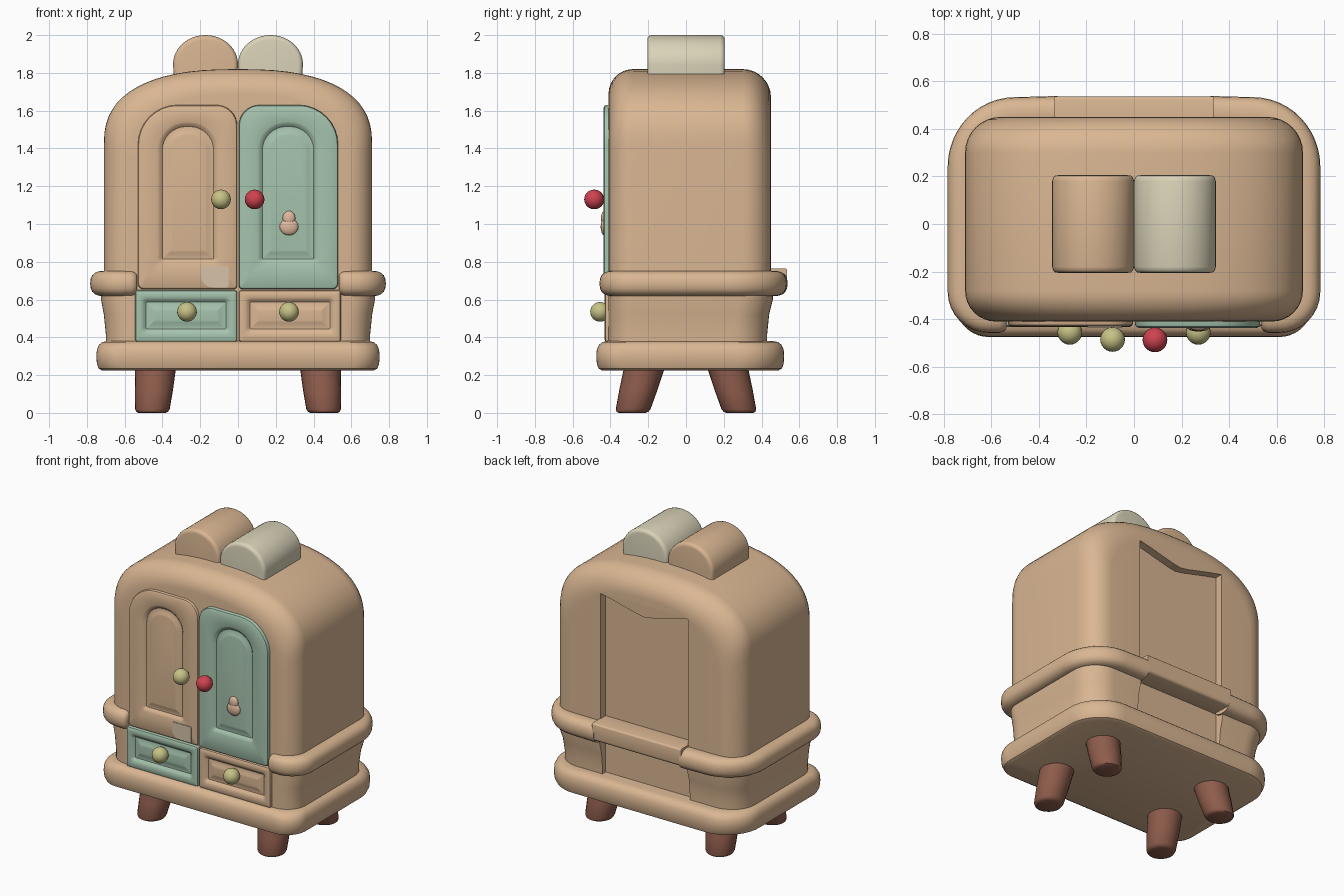
import bpy, bmesh, math

if "Cube" in bpy.data.objects:
    bpy.data.objects.remove(bpy.data.objects["Cube"])


def mat(name, r, g, b):
    m = bpy.data.materials.new(name)
    m.diffuse_color = (r, g, b, 1)
    m.use_nodes = True
    m.node_tree.nodes["Principled BSDF"].inputs["Base Color"].default_value = m.diffuse_color
    return m


TAN = mat("tan wood", 0.70, 0.47, 0.29)
GREEN = mat("sage green", 0.38, 0.55, 0.42)
CREAM = mat("cream", 0.70, 0.65, 0.48)
YELLOW = mat("pale yellow", 0.57, 0.54, 0.24)
RED = mat("red", 0.62, 0.055, 0.08)
BROWN = mat("brown", 0.27, 0.108, 0.072)
PEACH = mat("peach", 0.74, 0.48, 0.34)
PALE = mat("pale tan", 0.68, 0.55, 0.40)


def make(name, bm, m):
    bmesh.ops.recalc_face_normals(bm, faces=bm.faces)
    me = bpy.data.meshes.new(name)
    bm.to_mesh(me)
    bm.free()
    me.materials.append(m)
    ob = bpy.data.objects.new(name, me)
    bpy.context.collection.objects.link(ob)
    return ob


def skin(name, rings, m):
    """Loft through closed rings of equal length and cap both ends."""
    bm = bmesh.new()
    vs = [[bm.verts.new(p) for p in ring] for ring in rings]
    n = len(rings[0])
    for a, b in zip(vs, vs[1:]):
        for i in range(n):
            j = (i + 1) % n
            bm.faces.new((a[i], a[j], b[j], b[i]))
    bm.faces.new(vs[0])
    bm.faces.new(vs[-1])
    return make(name, bm, m)


def outline(a0, a1, b0, b1, radii, n=8):
    """Rounded rectangle; radii start at low-low and go anticlockwise."""
    pts = []
    corners = [(a0, b0, 1, 1, 180), (a1, b0, -1, 1, 270), (a1, b1, -1, -1, 0), (a0, b1, 1, -1, 90)]
    for (a, b, sa, sb, t0), r in zip(corners, radii):
        for k in range(n + 1):
            t = math.radians(t0 + 90 * k / n)
            pts.append((a + sa * r + r * math.cos(t), b + sb * r + r * math.sin(t)))
    return pts


def stack(name, levels, m):
    """Horizontal rounded sections: (z, half width, y front, y back, front r, back r)."""
    return skin(name, [[(x, y, z) for x, y in outline(-h, h, y0, y1, (rf, rf, rb, rb), 10)]
                       for z, h, y0, y1, rf, rb in levels], m)


def cut(ob, cutter):
    mod = ob.modifiers.new("cut", 'BOOLEAN')
    mod.operation = 'DIFFERENCE'
    mod.solver = 'EXACT'
    mod.object = cutter
    dg = bpy.context.evaluated_depsgraph_get()
    me = bpy.data.meshes.new_from_object(ob.evaluated_get(dg))
    ob.modifiers.clear()
    ob.data = me
    bpy.data.objects.remove(cutter)


# Cabinet body: arched front profile carried back, edges rounded over
def arch(d, y):
    hx, pts = 0.71 - d, []
    for k in range(33):
        t = math.pi * k / 32
        c, s = math.cos(t), math.sin(t)
        pts.append((math.copysign(hx * abs(c) ** 0.8, c), y, 1.42 - d + 0.40 * abs(s) ** 0.8))
    return pts + [(-hx, y, 0.6), (hx, y, 0.6)]


slices = []
for k in range(9):
    t = math.radians(90 * k / 8)
    slices.append(arch(0.13 * (1 - math.sin(t)), -0.41 + 0.13 * (1 - math.cos(t))))
for k in range(9):
    t = math.radians(90 * k / 8)
    slices.append(arch(0.15 * (1 - math.cos(t)), 0.30 + 0.15 * math.sin(t)))
body = skin("cabinet_body", slices, TAN)

# Sunken panel in the back, with a dipped top edge
shape = [(-0.33, 0.5), (0.33, 0.5), (0.33, 1.62), (0.24, 1.60), (0.06, 1.555),
         (0, 1.545), (-0.06, 1.555), (-0.24, 1.60), (-0.33, 1.62)]
cut(body, skin("back_cutter", [[(x, y, z) for x, z in shape] for y in (0.395, 0.8)], TAN))

# Lower drawer section, with a sunken back
lower = stack("drawer_section", [(0.30, 0.70, -0.41, 0.43, 0.14, 0.18), (0.42, 0.70, -0.41, 0.43, 0.14, 0.18),
                                 (0.52, 0.71, -0.41, 0.44, 0.14, 0.18), (0.60, 0.725, -0.41, 0.46, 0.14, 0.18),
                                 (0.70, 0.725, -0.41, 0.46, 0.14, 0.18)], TAN)
cut(lower, skin("lower_cutter", [[(x, y, z) for x, z in ((-.33, .25), (.33, .25), (.33, .8), (-.33, .8))]
                                 for y in (0.395, 0.8)], TAN))

# Base slab
base = []
for z, d in ((0.225, 0.03), (0.235, 0.012), (0.26, 0.003), (0.30, 0), (0.335, 0.003),
             (0.36, 0.014), (0.375, 0.032), (0.38, 0.06)):
    base.append((z, 0.75 - d, -0.475 + d, 0.52 - d, 0.14, 0.24))
stack("base_slab", base, TAN)


# Waist moulding: rounded section swept round the sides, stopping at the doors
path = [(0.535, -0.385), (0.545, -0.385), (0.565, -0.385)]
for k in range(9):
    t = math.radians(-90 + 90 * k / 8)
    path.append((0.61 + 0.10 * math.cos(t), -0.285 + 0.10 * math.sin(t)))
for k in range(13):
    t = math.radians(90 * k / 12)
    path.append((0.50 + 0.21 * math.cos(t), 0.24 + 0.22 * math.sin(t)))
path.append((0.32, 0.465))
for side, label in ((1, "right"), (-1, "left")):
    rings = []
    for i, (x, y) in enumerate(path):
        ax, ay = path[max(i - 1, 0)]
        bx, by = path[min(i + 1, len(path) - 1)]
        ln = math.hypot(bx - ax, by - ay)
        nx, ny = (by - ay) / ln, -(bx - ax) / ln
        s = (0.72, 0.9, 1.0)[min(i, 2)]
        ring = []
        for k in range(20):
            t = 2 * math.pi * k / 20
            c, w = math.cos(t), math.sin(t)
            u = s * math.copysign(0.073 * abs(c) ** 0.8, c)
            v = s * math.copysign(0.067 * abs(w) ** 0.8, w)
            ring.append((side * (x + nx * u), y + ny * u, 0.685 + v))
        rings.append(ring)
    skin(label + "_waist_moulding", rings, TAN)

# Back lip joining the two mouldings
skin("back_lip", [[(x, y, z) for y, z in outline(0.36, 0.535, 0.645, 0.765, (.01, .02, .012, .01), 3)]
                  for x in (-0.335, 0.335)], TAN)


# Doors and drawers: rounded plate with a sunken panel and raised field
def front(name, side, outer, inner, y, m):
    rings = []

    def add(box, d, yy):
        a0, a1, b0, b1, r = box
        pts = outline(a0 + d, a1 - d, b0 + d, b1 - d, [max(q - d, 0.004) for q in r])
        rings.append([(side * x, yy, z) for x, z in pts])
    add(outer, 0, -0.38)
    add(outer, 0, y + 0.015)
    add(outer, 0.004, y + 0.005)
    add(outer, 0.014, y)
    add(inner, -0.012, y)
    add(inner, 0.0, y + 0.005)
    add(inner, 0.014, y + 0.018)
    add(inner, 0.032, y + 0.018)
    add(inner, 0.048, y + 0.010)
    add(inner, 0.060, y + 0.008)
    skin(name, rings, m)


door = (0.004, 0.53, 0.655, 1.63, (0.02, 0.03, 0.21, 0.11))
door_panel = (0.115, 0.415, 0.80, 1.53, (0.02, 0.02, 0.14, 0.14))
drawer = (0.004, 0.545, 0.375, 0.65, (0.015, 0.015, 0.015, 0.015))
drawer_panel = (0.05, 0.50, 0.43, 0.60, (0.02, 0.02, 0.02, 0.02))
front("left_door", -1, door, door_panel, -0.430, TAN)
front("right_door", 1, door, door_panel, -0.436, GREEN)
front("left_drawer", -1, drawer, drawer_panel, -0.432, GREEN)
front("right_drawer", 1, drawer, drawer_panel, -0.430, TAN)


# Round knobs and the small door ornament
def ball(name, loc, size, m, seg=24):
    bm = bmesh.new()
    bmesh.ops.create_uvsphere(bm, u_segments=seg, v_segments=seg // 2, radius=1)
    for v in bm.verts:
        v.co = [l + c * s for l, c, s in zip(loc, v.co, size)]
    return make(name, bm, m)


for name, x, y, z, m in (("left_door_knob", -0.09, -0.485, 1.13, YELLOW), ("right_door_knob", 0.088, -0.487, 1.13, RED),
                         ("left_drawer_knob", -0.27, -0.455, 0.535, YELLOW),
                         ("right_drawer_knob", 0.27, -0.455, 0.535, YELLOW)):
    ball(name, (x, y, z), (0.052,) * 3, m)
ball("door_ornament", (0.27, -0.432, 0.985), (0.05, 0.02, 0.045), PEACH, 16)
ball("door_ornament_top", (0.27, -0.432, 1.03), (0.034, 0.018, 0.04), PEACH, 16)

# Pale patch on the left door
skin("door_patch", [[(x, y, z) for x, z in outline(-0.195, -0.05, 0.665, 0.775, (0.06, 0.01, 0.01, 0.01), 5)]
                    for y in (-0.427, -0.434)], PALE)

# Two half-round rolls on top
for cx, name, m in ((-0.172, "left_top_roll", TAN), (0.172, "right_top_roll", CREAM)):
    rings = []
    for y, d in ((-0.205, 0.025), (-0.203, 0.013), (-0.195, 0.004), (-0.18, 0),
                 (0.18, 0), (0.195, 0.004), (0.203, 0.013), (0.205, 0.025)):
        ring = [(cx + (0.172 - d) * math.cos(math.pi * k / 24), y,
                 1.845 + (0.155 - d) * math.sin(math.pi * k / 24)) for k in range(25)]
        rings.append(ring + [(cx - 0.165 + d, y, 1.75), (cx + 0.165 - d, y, 1.75)])
    skin(name, rings, m)

# Splayed tapering legs
for sx, a in ((-1, "left"), (1, "right")):
    for sy, b in ((-1, "front"), (1, "back")):
        rings = []
        for z, r in ((0, 0.072), (0.006, 0.084), (0.02, 0.092), (0.12, 0.101), (0.24, 0.108)):
            cx, cy = 0.455 - 0.08 * z, 0.285 - 0.27 * z
            rings.append([(sx * cx + r * math.cos(math.tau * k / 24),
                           sy * cy + r * math.sin(math.tau * k / 24), z) for k in range(24)])
        skin(b + "_" + a + "_leg", rings, BROWN)

# Smooth shading with sharp creases
for ob in list(bpy.context.collection.objects):
    bpy.ops.object.select_all(action='DESELECT')
    ob.select_set(True)
    bpy.context.view_layer.objects.active = ob
    bpy.ops.object.shade_smooth_by_angle(angle=math.radians(40))
